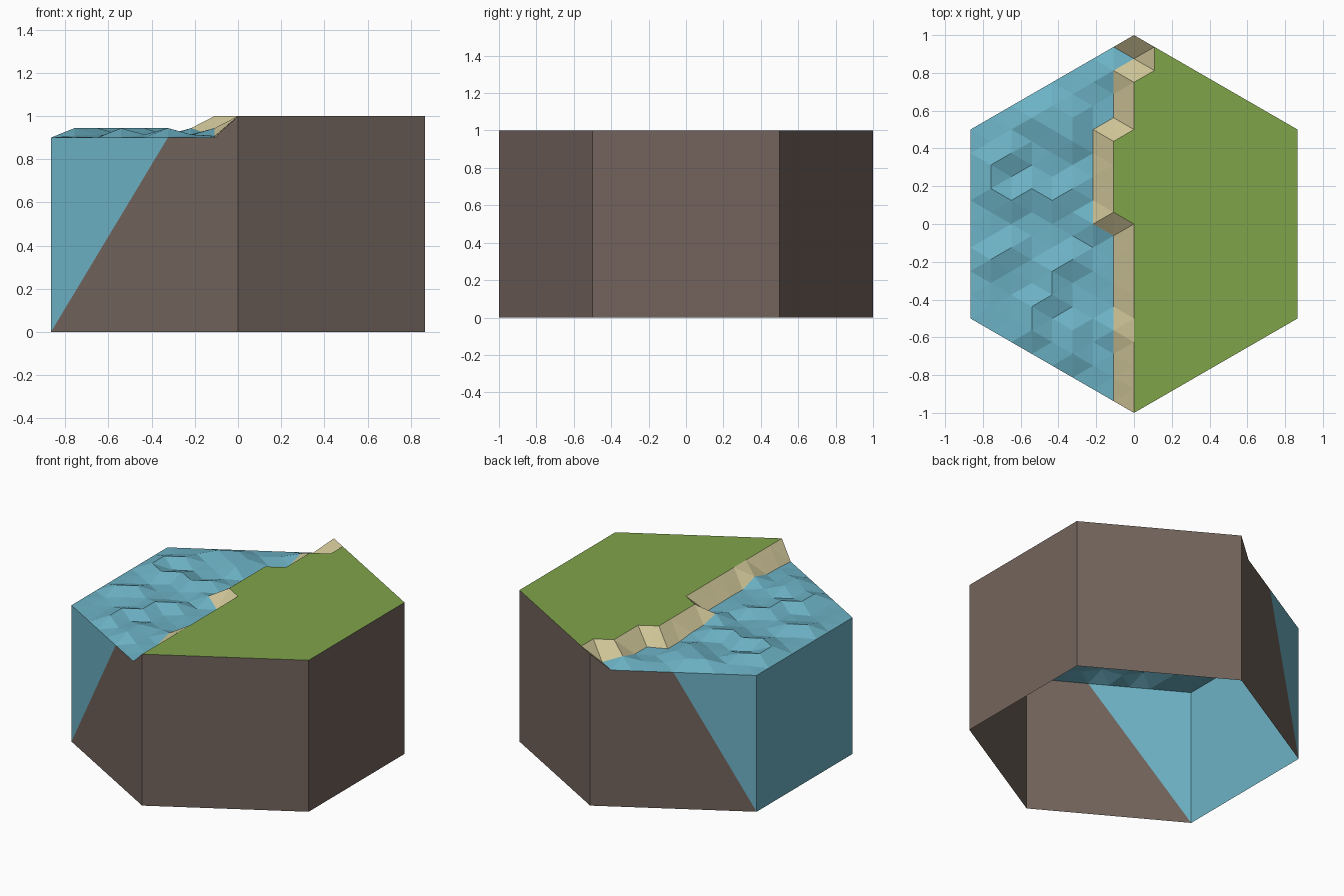
import bpy
import random
from math import sqrt

if "Cube" in bpy.data.objects:
    bpy.data.objects.remove(bpy.data.objects["Cube"])

random.seed(3)


def material(name, hex_rgb):
    lin = []
    for i in (0, 2, 4):
        c = int(hex_rgb[i:i + 2], 16) / 255
        lin.append(c / 12.92 if c <= 0.04045 else ((c + 0.055) / 1.055) ** 2.4)
    m = bpy.data.materials.new(name)
    m.diffuse_color = (*lin, 1)
    m.use_nodes = True
    m.node_tree.nodes["Principled BSDF"].inputs["Base Color"].default_value = m.diffuse_color
    return m


GRASS = material("grass green", "80A44A")
SAND = material("sand", "CEC497")
WATER = material("water blue", "6DB3C6")
EARTH = material("earth brown", "73645C")


def build(name, faces, mat):
    """Make one object from a list of coordinate polygons, sharing corners."""
    index, polys = {}, []
    for f in faces:
        polys.append([index.setdefault(tuple(round(c, 5) for c in p), len(index)) for p in f])
    me = bpy.data.meshes.new(name)
    me.from_pydata(list(index), [], polys)
    me.materials.append(mat)
    me.update()
    ob = bpy.data.objects.new(name, me)
    bpy.context.collection.objects.link(ob)
    return ob


# Triangular lattice filling the hexagon: column k (0..16), row j (y in sixteenths)
R = sqrt(3) / 2
LOW, HIGH = 0.9, 0.944
CRESTS = {1: (5, 3, -3), 2: (2, 6, -2), 3: (9, 3, -7, -9), 4: (10, 8, 2, -4, -6),
          5: (9, 7, 3, -3, -9, -11), 6: (0,), 7: (13, -9)}


def half(k):
    return 16 - abs(k - 8)


def inside(k, j):
    return 0 <= k <= 16 and abs(j) <= half(k)


def is_land(k, j):
    if (k, j) == (8, 14):          # small bay near the back corner
        return False
    return k >= 8 or (k == 7 and 1 <= j <= 7)   # small headland


height = {}
for k in range(17):
    for j in range(-half(k), half(k) + 1, 2):
        if is_land(k, j):
            z = 1.0
        elif k == 0 or abs(j) == half(k) or k == 8:
            z = LOW
        elif j in CRESTS.get(k, ()):
            z = HIGH
        else:
            z = LOW + random.uniform(0.0, 0.016)
        height[k, j] = z


def point(k, j):
    return (R * (k - 8) / 8, j / 16, height[k, j])


# Sort the triangles: all land is grass, mixed is shore, the rest is water
grass, shore, water = [], [], []
for k, j in height:
    for tri in (((k, j), (k + 1, j + 1), (k, j + 2)),
                ((k, j), (k + 1, j - 1), (k + 1, j + 1))):
        if all(inside(*v) for v in tri):
            n = sum(is_land(*v) for v in tri)
            (water if n == 0 else grass if n == 3 else shore).append([point(*v) for v in tri])

build("grass_top", grass, GRASS)
build("sand_shore", shore, SAND)
build("water_surface", water, WATER)

# Side walls (open underneath); the two left slanted walls split diagonally
earth_walls, water_walls = [], []
for s, split in ((-1, 5), (1, 4)):
    def at(k, z):
        return (R * (k - 8) / 8, s * half(k) / 16, z)
    earth = [at(0, 0), at(8, 0), at(8, 1), at(7, LOW), at(split, LOW)]
    wet = [at(0, 0), at(split, LOW), at(0, LOW)]
    right = [at(8, 0), at(16, 0), at(16, 1), at(8, 1)]
    for lst, f in ((earth_walls, earth), (water_walls, wet), (earth_walls, right)):
        lst.append(f if s < 0 else f[::-1])
earth_walls.append([(R, -.5, 0), (R, .5, 0), (R, .5, 1), (R, -.5, 1)])
water_walls.append([(-R, .5, 0), (-R, -.5, 0), (-R, -.5, LOW), (-R, .5, LOW)])

build("earth_walls", earth_walls, EARTH)
build("water_walls", water_walls, WATER)
